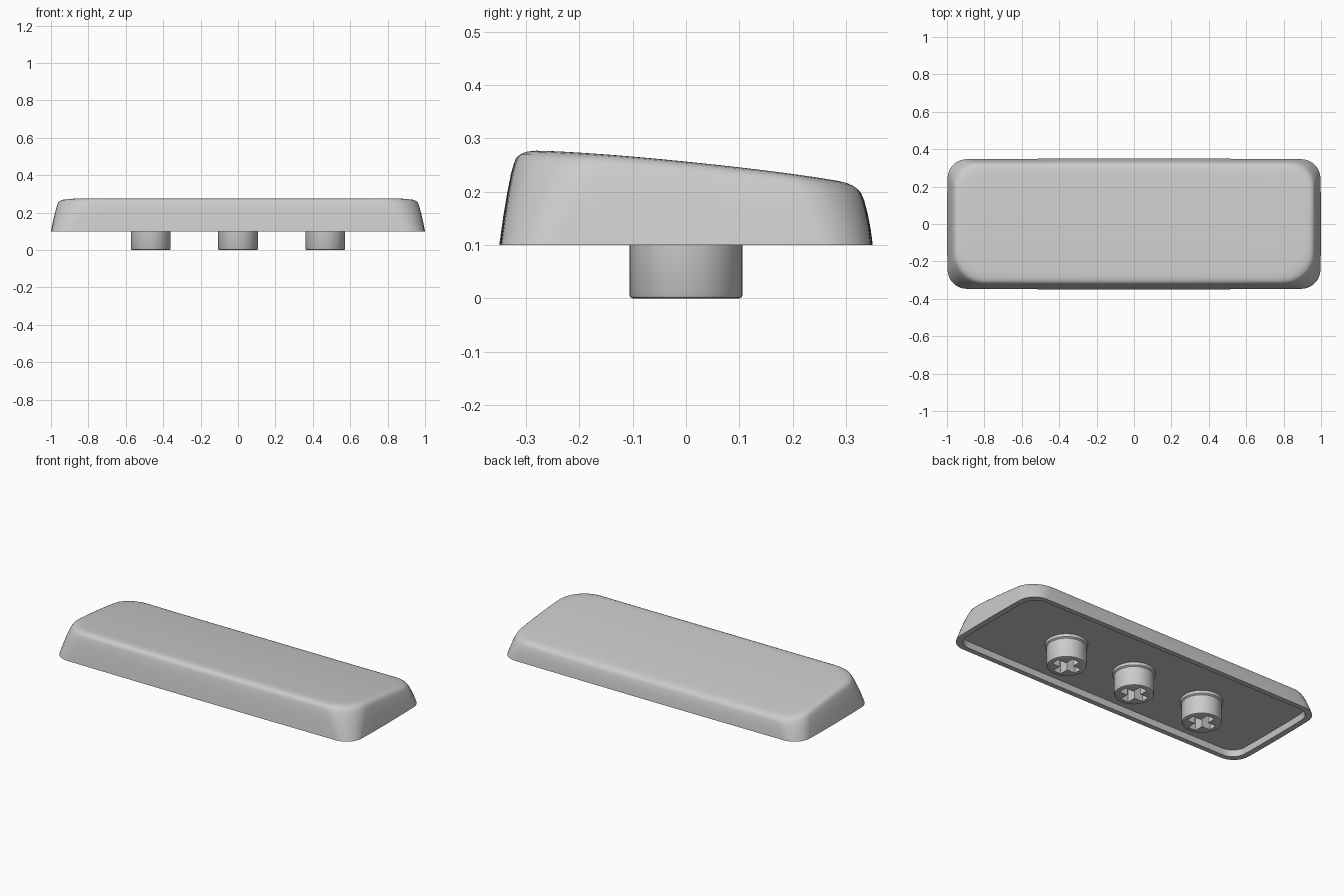
import bpy, bmesh, math
from mathutils import Matrix

if "Cube" in bpy.data.objects:
    bpy.data.objects.remove(bpy.data.objects["Cube"])

grey = bpy.data.materials.new("light_grey")
grey.use_nodes = True
grey.diffuse_color = (0.6, 0.6, 0.6, 1)
grey.node_tree.nodes["Principled BSDF"].inputs["Base Color"].default_value = (0.6, 0.6, 0.6, 1)

BASE = 0.1       # underside of the cap
FLOOR = 0.135    # ceiling of the shallow hollow
STEM_X = 0.467


def make_object(name, bm):
    bmesh.ops.recalc_face_normals(bm, faces=bm.faces)
    mesh = bpy.data.meshes.new(name)
    bm.to_mesh(mesh)
    bm.free()
    mesh.materials.append(grey)
    obj = bpy.data.objects.new(name, mesh)
    bpy.context.collection.objects.link(obj)
    return obj


def smooth(obj, degrees):
    bpy.ops.object.select_all(action='DESELECT')
    obj.select_set(True)
    bpy.context.view_layer.objects.active = obj
    bpy.ops.object.shade_smooth_by_angle(angle=math.radians(degrees))


def outline(side, front, back, r_front, r_back):
    """Rounded rectangle, inset per side, with evenly divided straights."""
    hx, y0, y1 = 1 - side, front - 0.35, 0.35 - back
    corners = [(hx, y1, r_back, 0), (-hx, y1, r_back, 1),
               (-hx, y0, r_front, 2), (hx, y0, r_front, 3)]
    arcs = []
    for x, y, r, quarter in corners:
        cx, cy = x - math.copysign(r, x), y - math.copysign(r, y)
        arcs.append([(cx + r * math.cos(a), cy + r * math.sin(a))
                     for a in ((quarter + k / 10) * math.pi / 2 for k in range(11))])
    points = []
    for i, arc in enumerate(arcs):
        points += arc
        (ax, ay), (bx, by) = arc[-1], arcs[(i + 1) % 4][0]
        n = 18 if i % 2 == 0 else 6
        points += [(ax + (bx - ax) * k / n, ay + (by - ay) * k / n) for k in range(1, n)]
    # sides bow out very slightly
    return [(x * (1 - 0.05 * y * y), y * (1 - 0.012 * x * x)) for x, y in points]


def top_height(x, y):
    """Sloping top with a faint dish along its length."""
    return 0.258 - 0.101 * y - 0.07 * y * y - 0.005 * (1 - x ** 4)


# Cap shell: hollow, rim, curved walls, rounded edge, dished top
bm = bmesh.new()
rings = []


def add_ring(points, height):
    rings.append([bm.verts.new((x, y, height(x, y))) for x, y in points])


add_ring(outline(0.04, 0.036, 0.036, 0.08, 0.08), lambda x, y: FLOOR)
add_ring(outline(0.034, 0.03, 0.03, 0.08, 0.08), lambda x, y: BASE)
# share of height, side inset, front inset, back inset
walls = [(0, 0, 0, 0), (0.28, 0.009, 0.007, 0.004), (0.55, 0.019, 0.015, 0.010),
         (0.75, 0.028, 0.022, 0.016), (0.85, 0.034, 0.027, 0.021),
         (0.91, 0.039, 0.031, 0.026), (0.95, 0.046, 0.038, 0.034),
         (0.98, 0.056, 0.05, 0.045), (0.995, 0.07, 0.065, 0.06), (1, 0.09, 0.085, 0.078)]
for t, side, front, back in walls:
    edge = outline(side, front, back, 0.1 + 0.07 * t, 0.1 + 0.03 * t)
    add_ring(edge, lambda x, y: BASE + t * (top_height(x, y) - BASE))
for scale in (0.9, 0.75, 0.55, 0.35, 0.15):
    add_ring([(x * scale, y * scale) for x, y in edge], top_height)

count = len(edge)
for low, high in zip(rings, rings[1:]):
    for i in range(count):
        j = (i + 1) % count
        bm.faces.new((low[i], low[j], high[j], high[i]))
bm.faces.new(rings[0])
centre = bm.verts.new((0, 0, top_height(0, 0)))
for i in range(count):
    bm.faces.new((rings[-1][i], rings[-1][(i + 1) % count], centre))
smooth(make_object("key_cap", bm), 40)


# Stem: turned profile with a rounded foot and a collar at its root
def make_stem():
    bm = bmesh.new()
    profile = [(0.1, 0), (0.104, 0.002), (0.106, 0.006), (0.106, 0.112),
               (0.114, 0.118), (0.114, FLOOR + 0.01)]
    sides = 48
    loops = [[bm.verts.new((r * math.cos(2 * math.pi * k / sides),
                            r * math.sin(2 * math.pi * k / sides), z))
              for k in range(sides)] for r, z in profile]
    for low, high in zip(loops, loops[1:]):
        for k in range(sides):
            m = (k + 1) % sides
            bm.faces.new((low[k], low[m], high[m], high[k]))
    bm.faces.new(loops[0])
    bm.faces.new(loops[-1])
    return make_object("stem_middle", bm)


def make_cross_cutter():
    """Plus-shaped prism for the socket."""
    a, b = 0.079, 0.025
    quarter = [(a, -b), (a, b), (b, b)]
    bm = bmesh.new()
    verts = []
    for turn in range(4):
        spin = Matrix.Rotation(turn * math.pi / 2, 3, 'Z')
        verts += [bm.verts.new(spin @ Matrix.Identity(3) @ bm_point)
                  for bm_point in (Matrix.Translation((x, y, -0.05)).translation
                                   for x, y in quarter)]
    face = bm.faces.new(verts)
    grown = bmesh.ops.extrude_face_region(bm, geom=[face])["geom"]
    bmesh.ops.translate(bm, vec=(0, 0, 0.17),
                        verts=[g for g in grown if isinstance(g, bmesh.types.BMVert)])
    return make_object("socket_cutter", bm)


stem = make_stem()
cutter = make_cross_cutter()
cutter.hide_render = True
cut = stem.modifiers.new("socket", 'BOOLEAN')
cut.operation = 'DIFFERENCE'
cut.solver = 'EXACT'
cut.object = cutter
bpy.context.view_layer.objects.active = stem
bpy.ops.object.modifier_apply(modifier=cut.name)
bpy.data.objects.remove(cutter)
smooth(stem, 30)

for name, x in (("stem_left", STEM_X), ("stem_right", -STEM_X)):
    copy = stem.copy()
    copy.name = name
    copy.location.x = x
    bpy.context.collection.objects.link(copy)
